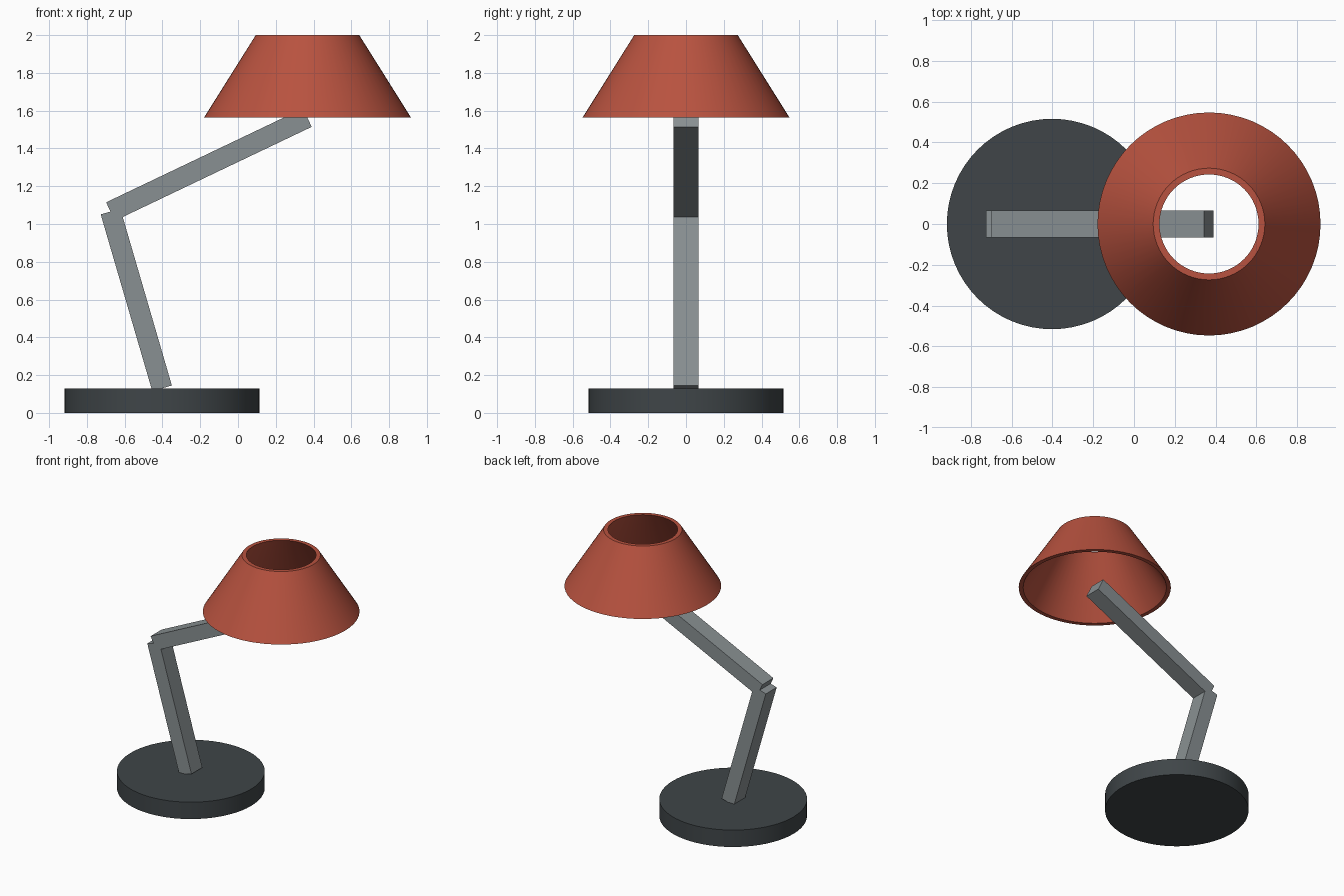
import bpy, bmesh
from math import sin, cos, pi, atan2
from mathutils import Vector

if "Cube" in bpy.data.objects:
    bpy.data.objects.remove(bpy.data.objects["Cube"])


def material(name, rgb):
    m = bpy.data.materials.new(name)
    m.diffuse_color = (*rgb, 1)
    m.use_nodes = True
    m.node_tree.nodes["Principled BSDF"].inputs["Base Color"].default_value = m.diffuse_color
    return m


def finish(name, bm, mat):
    me = bpy.data.meshes.new(name)
    bm.to_mesh(me)
    bm.free()
    me.materials.append(mat)
    ob = bpy.data.objects.new(name, me)
    bpy.context.collection.objects.link(ob)
    return ob


def lathe(name, profile, centre, mat, n=64):
    """Revolve (r, z) points: two give a capped cylinder, more give a closed ring."""
    bm = bmesh.new()
    rings = [[bm.verts.new((r * cos(2 * pi * i / n), r * sin(2 * pi * i / n), z))
              for i in range(n)] for r, z in profile]
    for k in range(len(rings) if len(rings) > 2 else 1):
        a, b = rings[k], rings[(k + 1) % len(rings)]
        for i in range(n):
            j = (i + 1) % n
            bm.faces.new((a[i], a[j], b[j], b[i]))
    if len(rings) == 2:
        bm.faces.new(rings[0])
        bm.faces.new(rings[1])
    bmesh.ops.recalc_face_normals(bm, faces=bm.faces)
    ob = finish(name, bm, mat)
    ob.location = centre
    bpy.ops.object.select_all(action='DESELECT')
    ob.select_set(True)
    bpy.context.view_layer.objects.active = ob
    bpy.ops.object.shade_smooth_by_angle(angle=0.6)


def bar(name, start, end, thick, width, mat):
    """Rectangular bar between two points in the XZ plane."""
    a, b = Vector(start), Vector(end)
    d = b - a
    bm = bmesh.new()
    bmesh.ops.create_cube(bm, size=1)
    bmesh.ops.scale(bm, vec=(thick, width, d.length), verts=bm.verts)
    ob = finish(name, bm, mat)
    ob.location = (a + b) / 2
    ob.rotation_euler.y = atan2(d.x, d.z)


dark = material("dark_metal", (0.05, 0.06, 0.065))
steel = material("steel", (0.25, 0.28, 0.29))
red = material("red_enamel", (0.48, 0.085, 0.05))

# weighted base
lathe("base", [(0.516, 0), (0.516, 0.13)], (-0.402, 0, 0), dark)

# two arm segments meeting at the elbow
elbow = (-0.675, 0, 1.066)
bar("lower_arm", (-0.402, 0, 0.13), elbow, 0.108, 0.132, steel)
bar("upper_arm", elbow, (0.367, 0, 1.563), 0.108, 0.132, steel)

# open conical shade with wall thickness
lathe("shade", [(0.547, 1.565), (0.274, 2.0), (0.243, 2.0), (0.515, 1.565)],
      (0.368, 0, 0), red)
